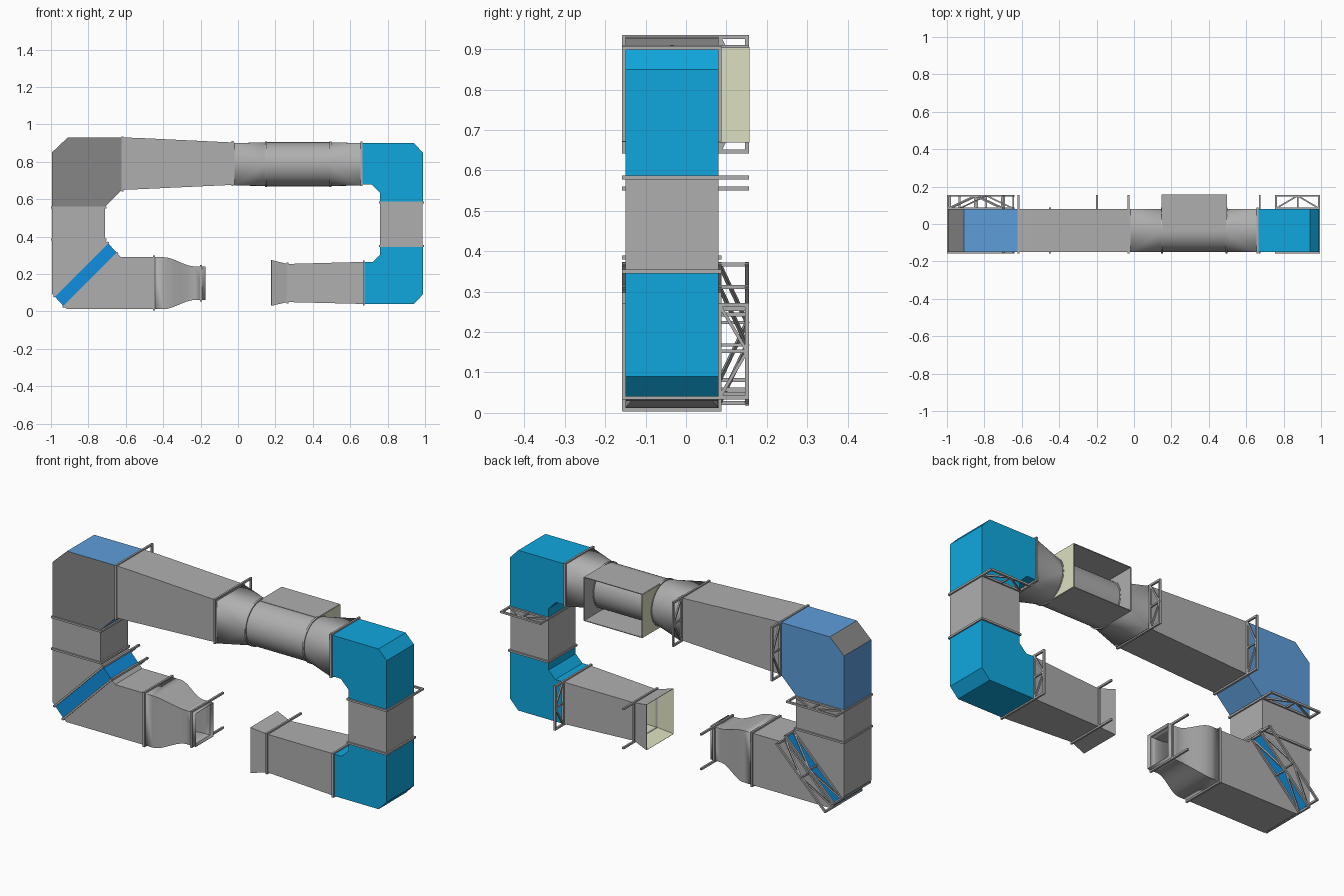
import bpy, bmesh, math
from mathutils import Vector, Matrix

if "Cube" in bpy.data.objects:
    bpy.data.objects.remove(bpy.data.objects["Cube"])

Y0, Y1 = -0.15, 0.08          # duct front and back walls
YC = (Y0 + Y1) / 2


def mat(name, r, g, b):
    m = bpy.data.materials.new(name)
    m.diffuse_color = (r, g, b, 1)
    m.use_nodes = True
    m.node_tree.nodes["Principled BSDF"].inputs["Base Color"].default_value = m.diffuse_color
    return m


CYAN = mat("cyan", 0.005, 0.39, 0.74)
BAND = mat("band_blue", 0.005, 0.28, 0.75)
STEEL = mat("steel_blue", 0.11, 0.34, 0.70)
DARK = mat("dark_grey", 0.24, 0.24, 0.24)
CREAM = mat("cream", 0.72, 0.74, 0.53)
GREY = mat("grey", 0.43, 0.43, 0.43)


def finish(name, bm, mats=(), smooth=False):
    bmesh.ops.recalc_face_normals(bm, faces=bm.faces)
    me = bpy.data.meshes.new(name)
    bm.to_mesh(me)
    bm.free()
    ob = bpy.data.objects.new(name, me)
    bpy.context.collection.objects.link(ob)
    for m in mats or (GREY,):
        me.materials.append(m)
    if smooth:
        bpy.context.view_layer.objects.active = ob
        ob.select_set(True)
        bpy.ops.object.shade_smooth_by_angle(angle=math.radians(32))
        ob.select_set(False)
    return ob


def prism(name, pts, skip=(), mats=(), second=()):
    """Front-view outline extruded front to back; skipped edges stay open,
    edges in second (and -1 for the front face) use the second material."""
    bm = bmesh.new()
    a = [bm.verts.new((x, Y0, z)) for x, z in pts]
    b = [bm.verts.new((x, Y1, z)) for x, z in pts]
    bm.faces.new(a).material_index = int(-1 in second)
    bm.faces.new(b[::-1])
    n = len(pts)
    for i in range(n):
        if i not in skip:
            j = (i + 1) % n
            f = bm.faces.new((a[i], b[i], b[j], a[j]))
            f.material_index = int(i in second)
    return finish(name, bm, mats)


def rect_loft(name, sections, mats=(), smooth=False, wall=0):
    """Open duct through sections (x, z0, z1, y0, y1)."""
    bm = bmesh.new()
    rings = [[bm.verts.new((x, y, z)) for y, z in ((c, a), (d, a), (d, b), (c, b))]
             for x, a, b, c, d in sections]
    for r, s in zip(rings, rings[1:]):
        for i in range(4):
            j = (i + 1) % 4
            bm.faces.new((r[i], r[j], s[j], s[i]))
    ob = finish(name, bm, mats, smooth)
    if wall:
        so = ob.modifiers.new("wall", 'SOLIDIFY')
        so.thickness, so.offset = wall, -1
        so.material_offset = len(mats) - 1 if mats else 0
    return ob


def bar(bm, p, q, w=0.01):
    p, q = Vector(p), Vector(q)
    d = q - p
    m = (Matrix.Translation((p + q) / 2) @ d.to_track_quat('Z', 'Y').to_matrix().to_4x4()
         @ Matrix.Diagonal((w, w, d.length + w * 0.9, 1)))
    bmesh.ops.create_cube(bm, size=1, matrix=m)


def flange(name, p, q, style="ring", y0=Y0, y1=Y1):
    """Rectangular joint frame between two front-view points, with rear support."""
    p, q = Vector((p[0], 0, p[1])), Vector((q[0], 0, q[1]))
    e = (q - p).normalized() * 0.003
    p, q = p - e, q + e
    y0, y1, yo = y0 - 0.003, y1 + 0.003, 0.151
    at = lambda v, y: (v.x, y, v.z)
    bm = bmesh.new()
    for y in (y0, y1):
        bar(bm, at(p, y), at(q, y))
    for v in (p, q):
        bar(bm, at(v, y0), at(v, y1 if style == "ring" else yo))
    if style == "truss":
        mid = (p + q) / 2
        bar(bm, at(p, yo), at(q, yo))
        bar(bm, at(mid, y1), at(mid, yo), 0.008)
        for v in (p, q):
            bar(bm, at(v, y1), at(mid, yo), 0.008)
    finish(name, bm)


# Corners
prism("upper_left_corner", [(-.995, .56), (-.71, .56), (-.62, .65), (-.62, .93), (-.91, .93), (-.995, .85)],
      (0, 2), (STEEL, DARK), (-1, 4))
prism("upper_right_corner", [(.66, .68), (.715, .68), (.76, .635), (.76, .585), (.988, .585), (.988, .85), (.94, .9), (.66, .9)],
      (3, 7), (CYAN,))
prism("lower_right_corner", [(.675, .04), (.94, .04), (.988, .09), (.988, .35), (.76, .35), (.76, .305), (.72, .265), (.675, .265)],
      (3, 7), (CYAN,))

# Left leg, diagonal heat exchanger, settling duct
prism("left_leg", [(-.995, .095), (-.98, .08), (-.695, .365), (-.71, .38), (-.71, .56), (-.995, .56)], (1, 4))
prism("diagonal_heat_exchanger", [(-.98, .08), (-.93, .025), (-.645, .31), (-.695, .365)], (), (BAND,))
prism("settling_duct", [(-.93, .025), (-.915, .012), (-.45, .012), (-.45, .29), (-.625, .29), (-.645, .31)], (2, 5))
prism("right_leg", [(.76, .35), (.987, .35), (.987, .585), (.76, .585)], (0, 2))

# Nozzle with S-shaped contraction
secs = [(-.45, .012, .29, Y0, Y1)]
for i in range(17):
    t = i / 16
    s = t * t * (3 - 2 * t)
    hz, hy = .139 - .049 * s, .115 - .04 * s
    secs.append((-.40 + .17 * t, .151 - hz, .151 + hz, YC - hy, YC + hy))
secs.append((-.173, .061, .241, YC - .075, YC + .075))
rect_loft("contraction_nozzle", secs, smooth=True, wall=.002)

# Collector and diffusers
rect_loft("flared_collector", [(.178, .03, .275, Y0, Y1), (.265, .05, .254, -.13, .06), (.675, .04, .265, Y0, Y1)],
          (GREY, CREAM), wall=.002)
rect_loft("long_diffuser", [(-.62, .65, .93, Y0, Y1), (-.54, .653, .928, Y0, Y1), (-.02, .677, .903, Y0, Y1)])

# Fan section: round casing with square-to-round transitions
FZ, R, N = .787, .116, 12
FX0, FX1 = .15, .495


def circle(x, k, i, r=R):
    a = math.pi / 2 * (k + i / N)
    return (x, YC + r * math.cos(a), FZ + r * math.sin(a))


for name, xs, xr in (("transition_left", -.02, FX0), ("transition_right", .66, FX1)):
    bm = bmesh.new()
    corners = [bm.verts.new((xs, YC + .115 * sy, FZ + .114 * sz)) for sy, sz in ((1, 1), (-1, 1), (-1, -1), (1, -1))]
    rim = [bm.verts.new(circle(xr, 0, i)) for i in range(4 * N)]
    for k in range(4):
        for i in range(N):
            bm.faces.new((corners[k], rim[k * N + i], rim[(k * N + i + 1) % (4 * N)]))
        bm.faces.new((corners[k], corners[(k + 1) % 4], rim[(k + 1) * N % (4 * N)]))
    finish(name, bm, smooth=True)


def tube(name, x0, x1, r, caps):
    bm = bmesh.new()
    m = Matrix.Translation(((x0 + x1) / 2, YC, FZ)) @ Matrix.Rotation(math.pi / 2, 4, 'Y')
    bmesh.ops.create_cone(bm, cap_ends=caps, segments=4 * N, radius1=r, radius2=r, depth=x1 - x0, matrix=m)
    finish(name, bm, smooth=True)


tube("fan_casing", FX0, FX1, R, False)
for i, x in enumerate((FX0, FX1)):
    tube(f"fan_ring_{i}", x - .005, x + .005, R + .006, True)


# Rear service box around the fan, open at the back
def panel(name, lo, hi, m):
    bm = bmesh.new()
    size = [b - a for a, b in zip(lo, hi)]
    mid = [(a + b) / 2 for a, b in zip(lo, hi)]
    bmesh.ops.create_cube(bm, size=1, matrix=Matrix.Translation(mid) @ Matrix.Diagonal((*size, 1)))
    finish(name, bm, (m,))


for i, z in enumerate((FZ - R - .002, FZ + R - .002)):
    panel(f"service_box_wall_{i}", (FX0, YC, z), (FX1, .157, z + .004), GREY)
for i, (x, s) in enumerate(((FX0, -1), (FX1, 1))):
    panel(f"service_box_end_{i}", (min(x, x + .003 * s), YC, FZ - R), (max(x, x + .003 * s), .157, FZ + R), CREAM)
    panel(f"service_box_liner_{i}", (min(x, x - .003 * s), YC, FZ - R), (max(x, x - .003 * s), .157, FZ + R), GREY)

# Joint flanges and rear support frames
flange("flange_upper_left", (-.617, .65), (-.617, .927), "truss")
flange("flange_diffuser", (-.03, .678), (-.03, .902), "truss")
flange("flange_left_leg_top", (-.992, .555), (-.71, .555), "truss")
flange("flange_left_leg_bottom", (-.992, .385), (-.71, .385))
flange("flange_exchanger_upper", (-.98, .083), (-.698, .365), "truss")
flange("flange_exchanger_lower", (-.93, .027), (-.648, .309), "truss")
flange("flange_settling", (-.45, .012), (-.45, .29))
flange("flange_nozzle", (-.197, .061), (-.197, .241), "pegs", YC - .075, YC + .075)
flange("flange_collector", (.265, .05), (.265, .254), "pegs", -.13, .06)
flange("flange_lower_right", (.672, .041), (.672, .264), "truss")
flange("flange_right_leg_bottom", (.762, .35), (.987, .35))
flange("flange_right_leg_top", (.762, .583), (.987, .583), "truss")
flange("flange_upper_right", (.66, .68), (.66, .9))
